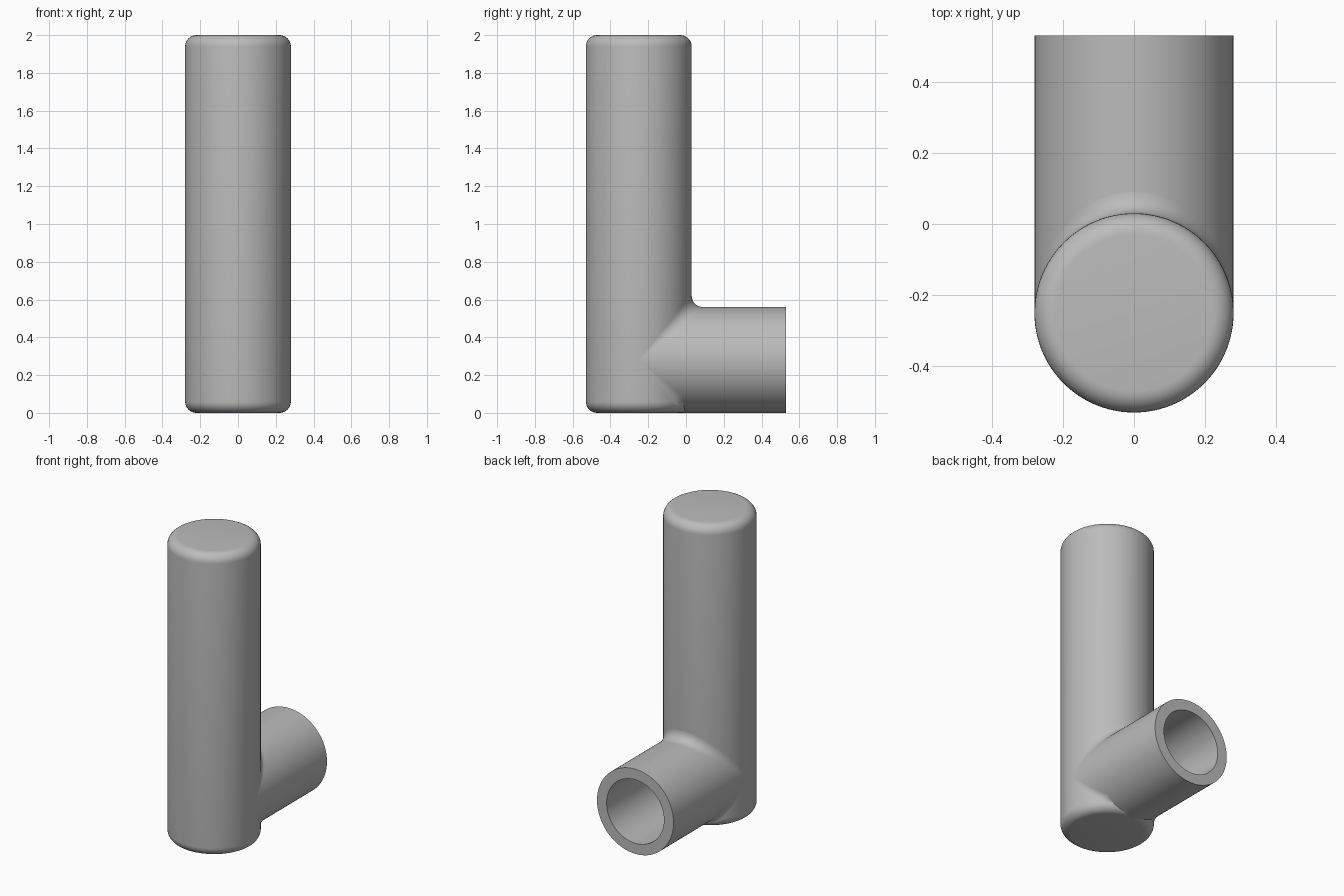
import bpy, bmesh, math
from mathutils import Vector, Matrix

cube = bpy.data.objects.get("Cube")
if cube:
    bpy.data.objects.remove(cube, do_unlink=True)

R, ROUND = 0.28, 0.06          # pipe radius and edge rounding
AXIS_Y = -0.25                 # upright pipe axis
BACK_Y = 0.53                  # open end of the side pipe
BORE, BORE_FLOOR = 0.21, 0.04
SEGMENTS = 96

grey = bpy.data.materials.new("plain grey")
grey.use_nodes = True
colour = (0.5, 0.5, 0.5, 1)
grey.diffuse_color = colour
grey.node_tree.nodes["Principled BSDF"].inputs["Base Color"].default_value = colour


def finish(name, bm):
    bmesh.ops.remove_doubles(bm, verts=bm.verts, dist=1e-5)
    bmesh.ops.recalc_face_normals(bm, faces=bm.faces)
    mesh = bpy.data.meshes.new(name)
    bm.to_mesh(mesh)
    bm.free()
    mesh.materials.append(grey)
    obj = bpy.data.objects.new(name, mesh)
    bpy.context.collection.objects.link(obj)
    bpy.ops.object.select_all(action='DESELECT')
    obj.select_set(True)
    bpy.context.view_layer.objects.active = obj
    bpy.ops.object.shade_smooth_by_angle(angle=math.radians(35))
    return obj


def lathe(name, profile, matrix):
    """Spin a (radius, height) profile about z, then place it."""
    bm = bmesh.new()
    verts = [bm.verts.new((r, 0, h)) for r, h in profile]
    edges = [bm.edges.new(pair) for pair in zip(verts, verts[1:])]
    bmesh.ops.spin(bm, geom=verts + edges, cent=(0, 0, 0), axis=(0, 0, 1),
                   angle=math.tau, steps=SEGMENTS, use_merge=True)
    bm.transform(matrix)
    return finish(name, bm)


def rounded_corner(z, start):
    steps = 8
    angles = [start + i / steps * math.pi / 2 for i in range(steps + 1)]
    return [(R - ROUND + ROUND * math.cos(a), z + ROUND * math.sin(a)) for a in angles]


# Upright pipe with rounded ends
profile = ([(0, 0)] + rounded_corner(ROUND, -math.pi / 2)
           + rounded_corner(2 - ROUND, 0) + [(0, 2)])
lathe("upright_pipe", profile, Matrix.Translation((0, AXIS_Y, 0)))

# Hollow side pipe, pointing backwards
length = BACK_Y - AXIS_Y
floor = BORE_FLOOR - AXIS_Y
profile = [(0, 0), (R, 0), (R, length), (BORE, length), (BORE, floor), (0, floor)]
lathe("side_pipe", profile,
      Matrix.Translation((0, AXIS_Y, R)) @ Matrix.Rotation(-math.pi / 2, 4, 'X'))


def joint_fillet(name, side):
    """Rolling-ball blend between the pipes, above (1) or below (-1) the side pipe."""
    bm = bmesh.new()
    rows, across, rings = 64, 8, []
    for i in range(rows + 1):
        t = math.pi * (i / rows - 0.5)
        s, c = math.sin(t), max(math.cos(t), 1e-4)
        r = ROUND
        if side < 0:            # fade out at the rounded foot
            r = max(0, min(ROUND, 0.24 / c - R))
        centre = Vector((s, c, c)) * (R + r)
        to_upright, to_side = Vector((-s, -c, 0)), Vector((-s, 0, -c))
        ring = []
        for j in range(across + 1):
            p = centre + r * to_upright.slerp(to_side, j / across)
            ring.append(bm.verts.new((p.x, AXIS_Y + p.y, R + side * p.z)))
        rings.append(ring)
    for a, b in zip(rings, rings[1:]):
        for j in range(across):
            bm.faces.new((a[j], a[j + 1], b[j + 1], b[j]))
    # Face the blend outwards
    obj = finish(name, bm)
    if sum(f.normal.y * f.area for f in obj.data.polygons) < 0:
        obj.data.flip_normals()


joint_fillet("upper_joint_fillet", 1)
joint_fillet("lower_joint_fillet", -1)
